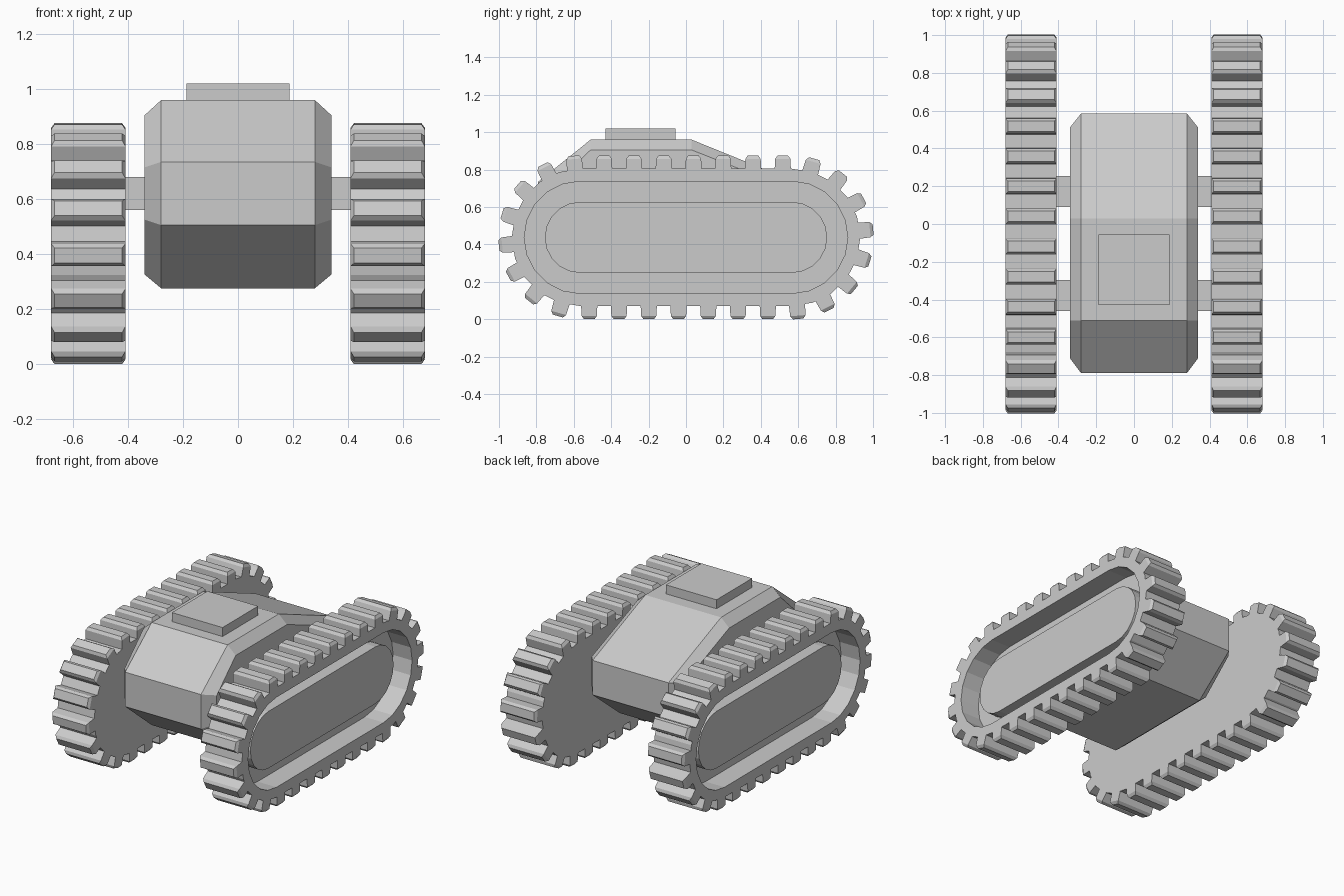
import bpy, bmesh
from math import pi, sin, cos
from mathutils import Matrix, Vector

if "Cube" in bpy.data.objects:
    bpy.data.objects.remove(bpy.data.objects["Cube"])

CZ, CY = 0.4375, 0.565      # track centre height, end-wheel offset


def finish(bm, name):
    bmesh.ops.recalc_face_normals(bm, faces=bm.faces)
    me = bpy.data.meshes.new(name)
    bm.to_mesh(me)
    bm.free()
    ob = bpy.data.objects.new(name, me)
    bpy.context.collection.objects.link(ob)
    return ob


def box(name, lo, hi):
    bm = bmesh.new()
    lo, hi = Vector(lo), Vector(hi)
    bmesh.ops.create_cube(bm, size=1, matrix=Matrix.Translation((lo + hi) / 2)
                          @ Matrix.Diagonal((*(hi - lo), 1)))
    return finish(bm, name)


def loft(name, loops, caps=True):
    bm = bmesh.new()
    rings = [[bm.verts.new(p) for p in loop] for loop in loops]
    for a, b in zip(rings, rings[1:]):
        for i in range(len(a)):
            j = (i + 1) % len(a)
            bm.faces.new((a[i], a[j], b[j], b[i]))
    if caps:
        bm.faces.new(rings[0])
        bm.faces.new(rings[-1])
    return finish(bm, name)


def stadium(x, r, n=10):
    pts = []
    for side in (1, -1):
        for i in range(n + 1):
            a = pi / 2 - pi * i / n
            pts.append((x, side * (CY + r * cos(a)), CZ + side * r * sin(a)))
    return pts


def track_point(s, r):
    """Position and outward angle at distance s along the track, from top centre."""
    arc, run = pi * r, 2 * CY
    s = (s + CY) % (2 * (arc + run))
    side = 1
    if s >= arc + run:
        s, side = s - arc - run, -1
    if s < run:
        y, z, a = s - CY, r, pi / 2
    else:
        a = pi / 2 - (s - run) / r
        y, z = CY + r * cos(a), r * sin(a)
    return side * y, CZ + side * z, a + (0 if side == 1 else pi)


def mirror(ob):
    m = ob.modifiers.new("mirror", 'MIRROR')
    m.use_mirror_merge = False


# Track body: flat inner side, grooved outer side with a raised centre panel
mirror(loft("track_body", [stadium(0.41, 0.367), stadium(0.68, 0.367),
                           stadium(0.68, 0.30), stadium(0.54, 0.30),
                           stadium(0.54, 0.19), stadium(0.62, 0.19)]))

# Tread blocks spaced evenly round the track, with chamfered tops
bm = bmesh.new()
R, N = 0.40, 30
step = (4 * CY + 2 * pi * R) / N
for k in range(N):
    y, z, a = track_point(0.04 + k * step, R)
    out, tan = Vector((0, cos(a), sin(a))), Vector((0, -sin(a), cos(a)))
    c = Vector((0.545, y, z)) - out * R
    rings = []
    for h, hx, hw in ((0.35, 0.135, 0.044), (0.42, 0.135, 0.041), (0.4375, 0.123, 0.028)):
        rings.append([bm.verts.new(c + out * h + tan * (v * hw) + Vector((u * hx, 0, 0)))
                      for u, v in ((-1, -1), (1, -1), (1, 1), (-1, 1))])
    for p, q in zip(rings, rings[1:]):
        for i in range(4):
            j = (i + 1) % 4
            bm.faces.new((p[i], p[j], q[j], q[i]))
    bm.faces.new(rings[0])
    bm.faces.new(rings[-1])
mirror(finish(bm, "track_treads"))

# Hull: side profile with chamfered flanks
full = [(-0.51, 0.96), (0.03, 0.96), (0.585, 0.735), (0.585, 0.505),
        (0.30, 0.275), (-0.51, 0.275), (-0.79, 0.505), (-0.79, 0.735)]
inset = [(-0.51, 0.905), (0.03, 0.905), (0.51, 0.715), (0.51, 0.525),
         (0.29, 0.325), (-0.49, 0.325), (-0.71, 0.525), (-0.71, 0.715)]
loft("hull", [[(x, y, z) for y, z in prof] for x, prof in
              ((-0.34, inset), (-0.28, full), (0.28, full), (0.34, inset))])

# Roof hatch and axles
box("roof_hatch", (-0.187, -0.43, 0.95), (0.187, -0.055, 1.02))
for name, y in (("front_axle", -0.378), ("rear_axle", 0.172)):
    mirror(box(name, (0.30, y - 0.082, 0.56), (0.42, y + 0.082, 0.68)))
